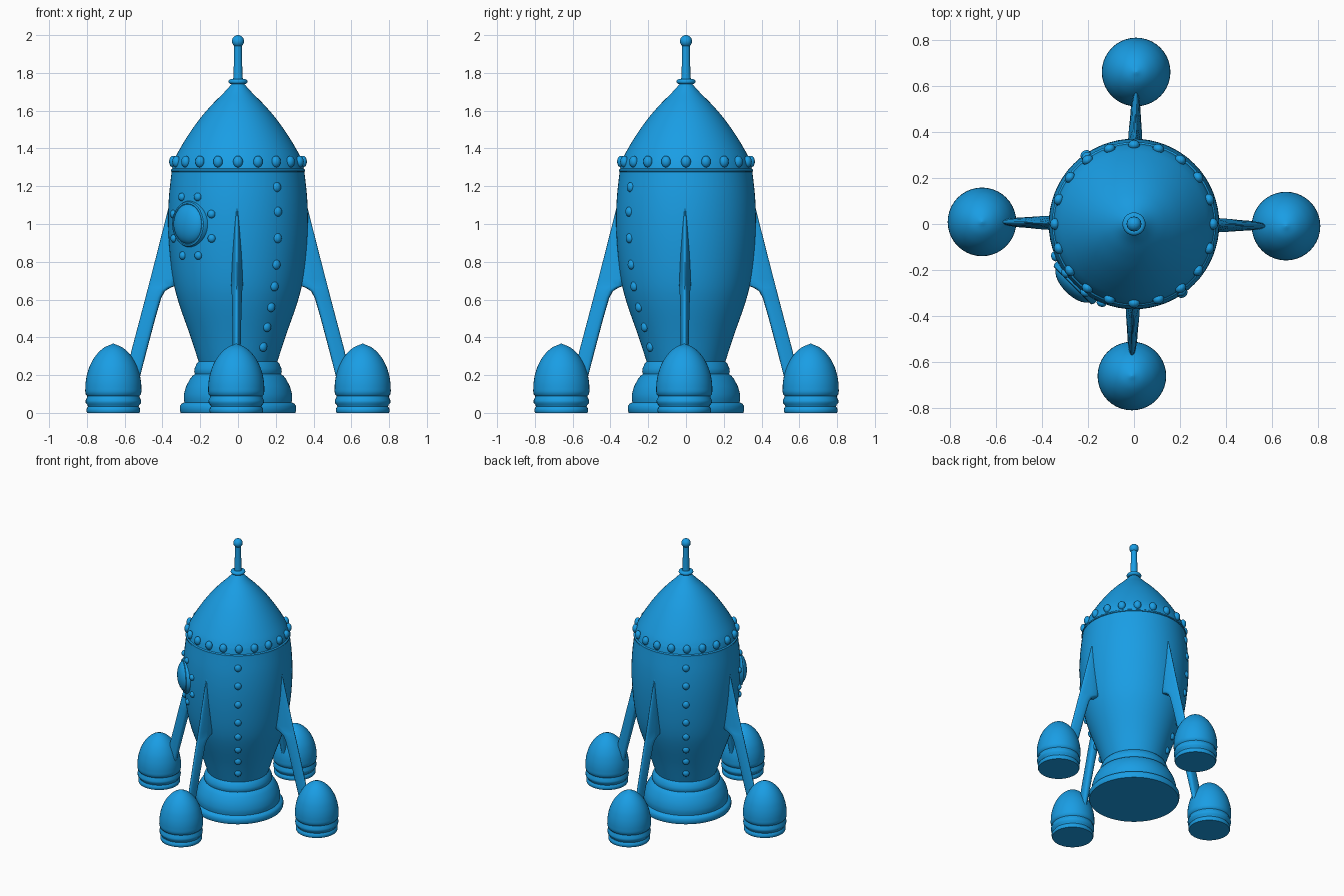
import bpy, bmesh, math
from mathutils import Vector, Matrix

if "Cube" in bpy.data.objects:
    bpy.data.objects.remove(bpy.data.objects["Cube"])

blue = bpy.data.materials.new("blue_paint")
blue.diffuse_color = (0.01, 0.34, 0.78, 1)
blue.use_nodes = True
blue.node_tree.nodes["Principled BSDF"].inputs["Base Color"].default_value = blue.diffuse_color
TURN = math.radians(-0.8)      # slight turn of the legs about the body


def finish(bm, name, angle=40):
    bmesh.ops.recalc_face_normals(bm, faces=bm.faces)
    me = bpy.data.meshes.new(name)
    bm.to_mesh(me)
    bm.free()
    ob = bpy.data.objects.new(name, me)
    bpy.context.collection.objects.link(ob)
    me.materials.append(blue)
    bpy.ops.object.select_all(action='DESELECT')
    ob.select_set(True)
    bpy.context.view_layer.objects.active = ob
    bpy.ops.object.shade_smooth_by_angle(angle=math.radians(angle))
    return ob


def bridge(bm, rings):
    for a, b in zip(rings, rings[1:]):
        n = len(a)
        for i in range(n):
            bm.faces.new((a[i], a[(i + 1) % n], b[(i + 1) % n], b[i]))
    bm.faces.new(rings[0][::-1])
    bm.faces.new(rings[-1])


def lathe(name, profile, n=64, at=(0, 0)):
    bm = bmesh.new()
    rings = [[bm.verts.new((at[0] + max(r, 0.001) * math.cos(2 * math.pi * i / n),
                            at[1] + max(r, 0.001) * math.sin(2 * math.pi * i / n), z))
              for i in range(n)] for r, z in profile]
    bridge(bm, rings)
    return finish(bm, name)


def smooth(points, steps=5):
    """Catmull-Rom curve through (r, z) points."""
    p = [Vector(q) for q in points]
    p = [2 * p[0] - p[1]] + p + [2 * p[-1] - p[-2]]
    out = []
    for a, b, c, d in zip(p, p[1:], p[2:], p[3:]):
        for k in range(steps):
            t = k / steps
            out.append(0.5 * (2 * b + (c - a) * t + (2 * a - 5 * b + 4 * c - d) * t * t
                              + (3 * b - a - 3 * c + d) * t ** 3))
    return [tuple(v) for v in out] + [tuple(p[-2])]


# Main hull
hull = smooth([(0.205, 0.26), (0.25, 0.4), (0.313, 0.58), (0.343, 0.7), (0.362, 0.85),
               (0.37, 1.0), (0.366, 1.14), (0.35, 1.29)])
lathe("hull", hull)


def hull_radius(z):
    for (r0, z0), (r1, z1) in zip(hull, hull[1:]):
        if z0 <= z <= z1:
            return r0 + (r1 - r0) * (z - z0) / (z1 - z0)
    return hull[-1][0]


# Nose cone with a flanged lower band
nose = [(0.34, 1.272), (0.356, 1.278), (0.356, 1.287), (0.348, 1.293)]
nose += smooth([(0.341, 1.33), (0.318, 1.38), (0.264, 1.47), (0.2, 1.56), (0.135, 1.635),
                (0.075, 1.695), (0.03, 1.745)])
lathe("nose_cone", nose)

# Antenna: collar, rod and ball
collar = [(0.048 + 0.0 if k in () else 0.036 + 0.014 * math.sin(math.pi * k / 8),
           1.754 - 0.013 * math.cos(math.pi * k / 8)) for k in range(9)]
ball = [(0.032 * math.sin(a), 1.968 - 0.032 * math.cos(a))
        for a in [0.7 + (math.pi - 0.7) * k / 12 for k in range(13)]]
lathe("antenna_collar", collar, 32)
lathe("antenna", [(0.027, 1.75), (0.023, 1.8), (0.021, 1.935)] + ball, 24)

# Stepped engine bell
lathe("engine_bell", [(0.303, 0), (0.308, 0.012), (0.308, 0.035), (0.3, 0.048), (0.284, 0.056),
                      (0.287, 0.075), (0.286, 0.1), (0.275, 0.14), (0.255, 0.178),
                      (0.24, 0.197), (0.228, 0.205), (0.232, 0.217), (0.23, 0.235),
                      (0.218, 0.262), (0.205, 0.276)])

# Four landing pods with ringed feet, and the fins that carry them
pod = [(0.138, 0), (0.142, 0.008), (0.142, 0.022), (0.134, 0.033), (0.137, 0.042),
       (0.146, 0.052), (0.147, 0.066), (0.14, 0.08), (0.138, 0.09), (0.146, 0.098)]
pod += smooth([(0.149, 0.115), (0.147, 0.16), (0.139, 0.205), (0.122, 0.255),
               (0.092, 0.305), (0.05, 0.345), (0.0, 0.367)], 4)
# fin stations: height, inner x, outer x, inner half-thickness, outer half-thickness
fin = [(1.095, 0.33, 0.366, 0.008, 0.004), (1.0, 0.33, 0.39, 0.018, 0.008),
       (0.85, 0.33, 0.428, 0.03, 0.01), (0.71, 0.32, 0.464, 0.038, 0.01),
       (0.675, 0.325, 0.473, 0.04, 0.01), (0.664, 0.355, 0.476, 0.038, 0.01),
       (0.645, 0.386, 0.481, 0.036, 0.01), (0.61, 0.406, 0.49, 0.034, 0.01),
       (0.5, 0.438, 0.519, 0.03, 0.01), (0.33, 0.483, 0.564, 0.026, 0.01),
       (0.16, 0.527, 0.6, 0.016, 0.01)]
for k, side in enumerate(("right", "back", "left", "front")):
    ang = TURN + k * math.pi / 2
    lathe(side + "_pod", pod, 40, (0.66 * math.cos(ang), 0.66 * math.sin(ang)))
    bm = bmesh.new()
    rings = []
    for z, xi, xo, ti, to in fin:
        ring = []
        for i in range(16):
            c, s = math.cos(i * math.pi / 8), math.sin(i * math.pi / 8)
            u = 0.5 + 0.5 * math.copysign(abs(c) ** 0.7, c)
            y = (ti + (to - ti) * u) * math.copysign(abs(s) ** 0.7, s)
            ring.append(bm.verts.new((xi + (xo - xi) * u, y, z)))
        rings.append(ring)
    bridge(bm, rings)
    bm.transform(Matrix.Rotation(ang, 4, 'Z'))
    finish(bm, side + "_fin", 50)


def dome(bm, ang, z, r, size, seg=12):
    """Squashed sphere on the hull, size = (depth, width, height)."""
    m = (Matrix.Rotation(ang, 4, 'Z') @ Matrix.Translation((r, 0, z))
         @ Matrix.Diagonal((*size, 1)))
    bmesh.ops.create_uvsphere(bm, u_segments=seg, v_segments=seg // 2 + 2, radius=1, matrix=m)


# Rivets around the nose band
bm = bmesh.new()
for i in range(20):
    dome(bm, math.radians(-90 + 18 * i), 1.33, 0.343, (0.022, 0.026, 0.031))
finish(bm, "band_rivets")

# Two opposite columns of hull rivets
bm = bmesh.new()
for z in (1.195, 1.065, 0.925, 0.785, 0.67, 0.56, 0.455, 0.35):
    for deg in (-55, 125):
        dome(bm, math.radians(deg), z, hull_radius(z) - 0.002, (0.018, 0.024, 0.026))
finish(bm, "seam_rivets")

# Porthole: rim, bulging glass and a ring of rivets
PORT, PZ = math.radians(-135), 1.0
rim = lathe("porthole_rim", [(0.122, 0.31), (0.122, 0.366), (0.117, 0.376),
                             (0.108, 0.379), (0.1, 0.374)], 40)
place = Matrix.Translation((0, 0, PZ)) @ Matrix.Rotation(PORT, 4, 'Z') @ Matrix.Rotation(math.pi / 2, 4, 'Y')
rim.data.transform(place)
bm = bmesh.new()
dome(bm, PORT, PZ, 0.362, (0.055, 0.108, 0.108), 32)
finish(bm, "porthole_glass")
bm = bmesh.new()
for i in range(8):
    a = math.radians(22.5 + 45 * i)
    z = PZ - 0.012 + 0.168 * math.sin(a)
    dome(bm, PORT + 0.158 * math.cos(a) / 0.37, z, hull_radius(z), (0.018, 0.022, 0.022))
finish(bm, "porthole_rivets")
